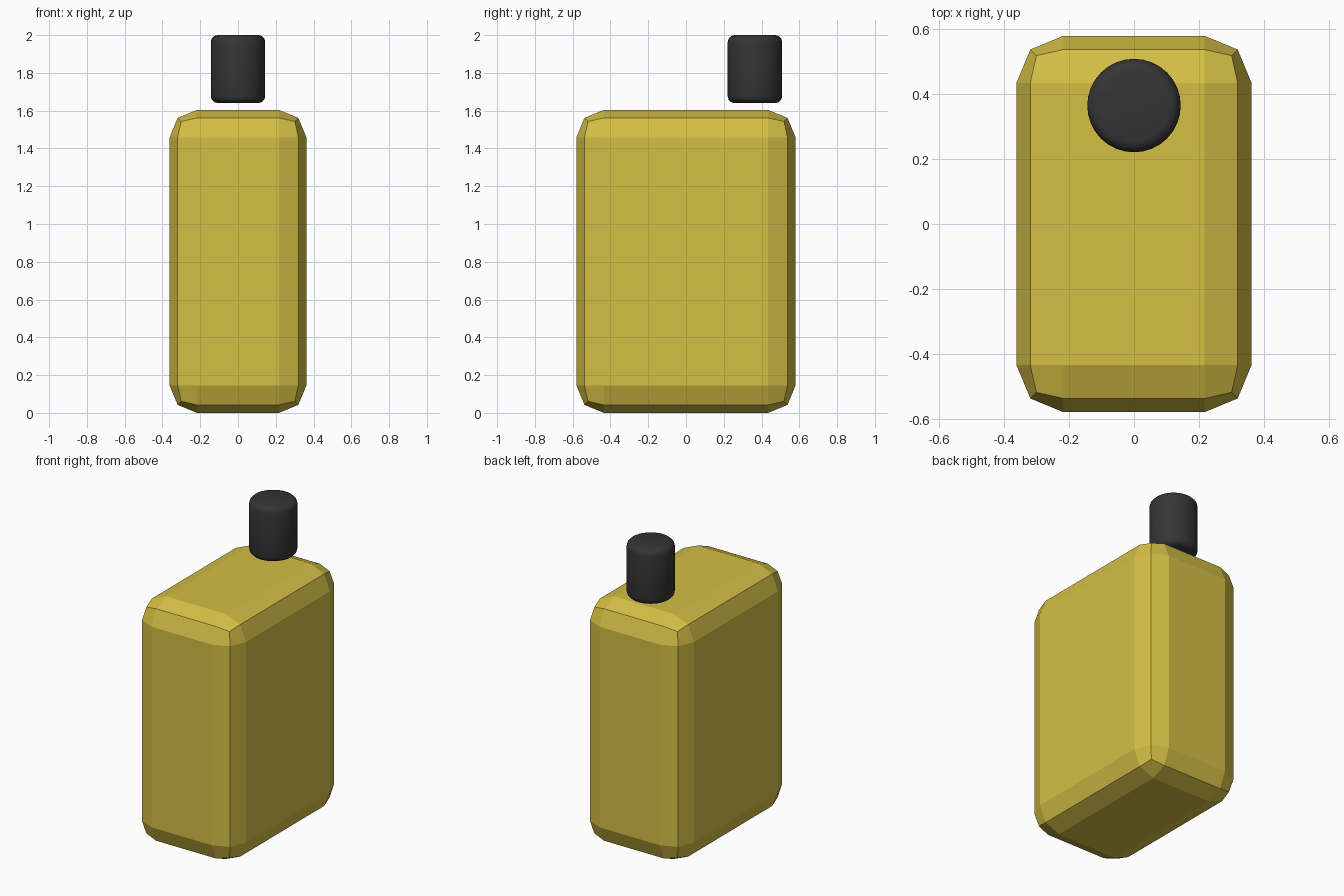
import bpy
import math

cube = bpy.data.objects.get("Cube")
if cube:
    bpy.data.objects.remove(cube, do_unlink=True)


def make_material(name, color):
    mat = bpy.data.materials.new(name)
    mat.use_nodes = True
    mat.diffuse_color = color
    mat.node_tree.nodes["Principled BSDF"].inputs["Base Color"].default_value = color
    return mat


def finish(obj, name, mat, width, segments):
    """Name, colour and bevel the sharp edges of a part."""
    obj.name = name
    obj.data.name = name
    obj.data.materials.append(mat)
    bevel = obj.modifiers.new("Rounded edges", "BEVEL")
    bevel.width = width
    bevel.segments = segments
    bevel.limit_method = "ANGLE"
    bevel.angle_limit = math.radians(40)
    bpy.ops.object.modifier_apply(modifier=bevel.name)


yellow = make_material("mustard yellow", (0.66, 0.52, 0.06, 1))
black = make_material("charcoal black", (0.035, 0.035, 0.035, 1))

# Faceted body with chamfered edges
bpy.ops.mesh.primitive_cube_add(size=1, location=(0, 0, 0.802))
body = bpy.context.object
body.scale = (0.724, 1.16, 1.604)
bpy.ops.object.transform_apply(location=False, rotation=False, scale=True)
finish(body, "body", yellow, 0.145, 2)
bpy.ops.object.shade_flat()

# Rounded cap, hovering just above the back of the body
bpy.ops.mesh.primitive_cylinder_add(vertices=32, radius=0.144, depth=0.36,
                                    location=(0, 0.365, 1.82))
finish(bpy.context.object, "cap", black, 0.036, 3)
bpy.ops.object.shade_smooth_by_angle(angle=math.radians(35))
